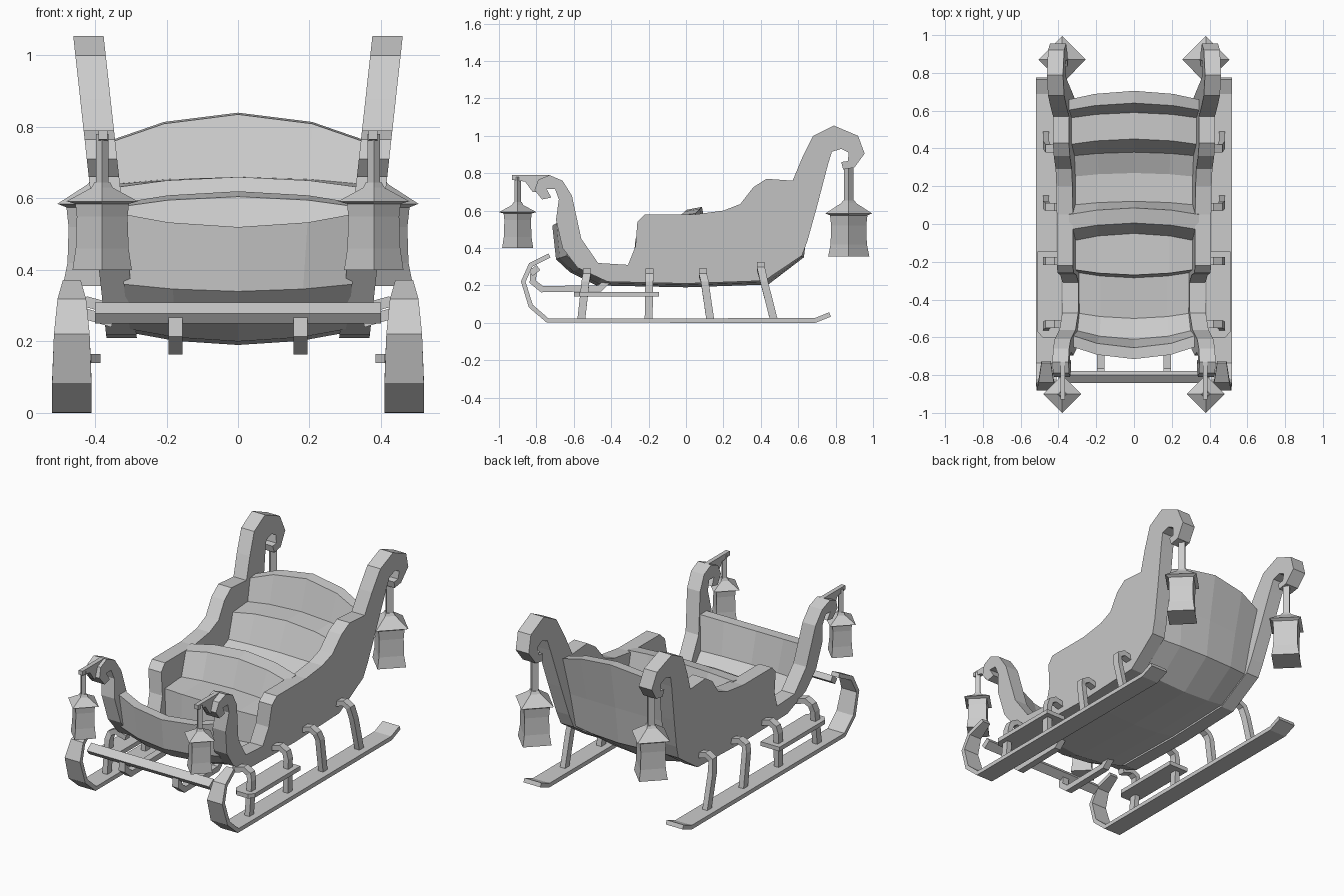
import bpy, bmesh
from mathutils import Vector


def loft(name, rings, mirror=True):
    """Skin closed rings of equal length, cap both ends, optionally mirror in x."""
    bm = bmesh.new()
    vs = [[bm.verts.new(p) for p in ring] for ring in rings]
    n = len(rings[0])
    for a, b in zip(vs, vs[1:]):
        for i in range(n):
            j = (i + 1) % n
            bm.faces.new((a[i], a[j], b[j], b[i]))
    bm.faces.new(vs[0][::-1])
    bm.faces.new(vs[-1])
    bmesh.ops.recalc_face_normals(bm, faces=bm.faces)
    me = bpy.data.meshes.new(name)
    bm.to_mesh(me)
    bm.free()
    ob = bpy.data.objects.new(name, me)
    bpy.context.collection.objects.link(ob)
    if mirror:
        ob.modifiers.new("mirror", 'MIRROR').use_mirror_merge = False
    return ob


def sweep(name, path, widths, thick, side, mirror=True):
    """Sweep a rectangle along a 3D path; side is the width direction."""
    pts = [Vector(p) for p in path]
    side = Vector(side)
    rings = []
    for i, p in enumerate(pts):
        a = (p - pts[i - 1]).normalized() if i else Vector()
        b = (pts[i + 1] - p).normalized() if i < len(pts) - 1 else Vector()
        n = (a + b).cross(side).normalized() * thick / 2
        s = side * widths[i]
        rings.append([p + s + n, p - s + n, p - s - n, p + s - n])
    return loft(name, rings, mirror)


def inner_x(z):
    # the sides lean outward with height
    return 0.26 + 0.11 * z


def plate(name, outline, x0, x1):
    return loft(name, [[(x, y, z) for y, z in outline] for x in (x0, x1)])


# Hull with floor, two benches and bowed end panels: (y, z, bulge y, bulge z)
hull = [
    (-.645, .56, -.07, -.04), (-.635, .36, -.06, -.02), (-.57, .29, -.05, -.02),
    (-.45, .235, -.03, -.035), (0, .225, 0, -.035), (.42, .24, .02, -.035),
    (.60, .36, .03, -.01), (.62, .55, .04, .02), (.655, .76, .05, .08),
    (.60, .755, .04, .08), (.56, .64, .03, .02), (.42, .63, .03, .03),
    (.36, .50, .02, 0), (.25, .46, .02, -.01), (.10, .46, .02, -.01),
    (.05, .585, .035, .035), (-.03, .575, .035, .03), (-.09, .45, .04, 0),
    (-.24, .44, -.03, .01), (-.255, .28, -.03, 0), (-.47, .27, -.03, -.01),
    (-.56, .36, -.05, -.02), (-.585, .56, -.07, -.04)]
loft("sleigh_hull", [[(t * (inner_x(z) + .02), y + dy * (1 - t * t), z + dz * (1 - t * t))
                      for y, z, dy, dz in hull] for t in (-1, -.57, 0, .57, 1)], False)

# Thick side panels with scrolls at both ends
side = [
    (-.47, .32), (-.31, .31), (-.27, .41), (-.26, .54), (-.22, .58), (.05, .58),
    (.20, .60), (.29, .635), (.36, .725), (.43, .77), (.57, .76), (.62, .88),
    (.68, 1.0), (.79, 1.055), (.92, 1.0), (.955, .905), (.90, .83), (.84, .82),
    (.83, .86), (.865, .865), (.87, .91), (.83, .93), (.78, .915), (.76, .85),
    (.70, .62), (.65, .44), (.62, .36), (.42, .225), (0, .21), (-.42, .22),
    (-.58, .295), (-.66, .40), (-.695, .55), (-.68, .66), (-.70, .715),
    (-.745, .715), (-.72, .67), (-.77, .66), (-.81, .71), (-.79, .765),
    (-.73, .79), (-.66, .76), (-.61, .68), (-.56, .45)]
loft("side_panel", [[(inner_x(z) + o, y, z) for y, z in side] for o in (0, .085)])

# Runners, curled up and tapered in front
run = [(-.73, .36), (-.83, .31), (-.87, .22), (-.83, .09), (-.74, .0125), (.69, .0125), (.77, .045)]
sweep("runner", [(.465, y, z) for y, z in run],
      [.025, .04, .05, .055, .055, .055, .055], .025, (1, 0, 0))

# Bent struts from body to runner
for i, (top, foot) in enumerate([(-.53, -.56), (-.195, -.2), (.09, .13), (.40, .47)]):
    h = .32 if i == 3 else .285
    mid = top * .75 + foot * .25
    sweep(f"strut_{i + 1}", [(.35, top, h - .03), (.42, top, h - .01), (.455, top, h - .03),
                             (.465, mid, .22), (.465, foot, .015)],
          [.021] * 5, .032, (0, 1, 0))

# Side foot boards with clipped corners
board = [(.385, -.57), (.41, -.60), (.485, -.60), (.51, -.57), (.51, -.145), (.385, -.145)]
loft("foot_board", [[(x, y, z) for x, y in board] for z in (.14, .165)])

# Front bar and its two hooked brackets
sweep("front_bar", [(-.4, -.81, .28), (.4, -.81, .28)], [.026, .026], .034, (0, .8, .6), False)
hook = [(-.815, .265), (-.82, .22), (-.77, .18), (-.46, .185), (-.42, .225)]
sweep("bar_bracket", [(.175, y, z) for y, z in hook], [.02] * 5, .035, (1, 0, 0))


# Four-sided lanterns on square hangers
def lantern(name, x, y, rings):
    loft(name, [[(x + r, y, z), (x, y + r, z), (x - r, y, z), (x, y - r, z)] for r, z in rings])


lantern("front_lantern", .38, -.90,
        [(.083, .40), (.074, .46), (.071, .55), (.075, .585), (.1, .592), (.03, .63), (.022, .645)])
lantern("front_lantern_hanger", .38, -.90, [(.018, .63), (.018, .78)])
lantern("rear_lantern", .38, .87,
        [(.11, .355), (.097, .42), (.094, .52), (.1, .575), (.125, .585), (.04, .64), (.03, .655)])
lantern("rear_lantern_hanger", .38, .87, [(.026, .645), (.026, .85)])

# Pointed arms carrying the front lanterns
plate("front_lantern_arm", [(-.93, .765), (-.93, .79), (-.73, .79), (-.78, .70), (-.82, .70), (-.86, .755)],
      .365, .39)
